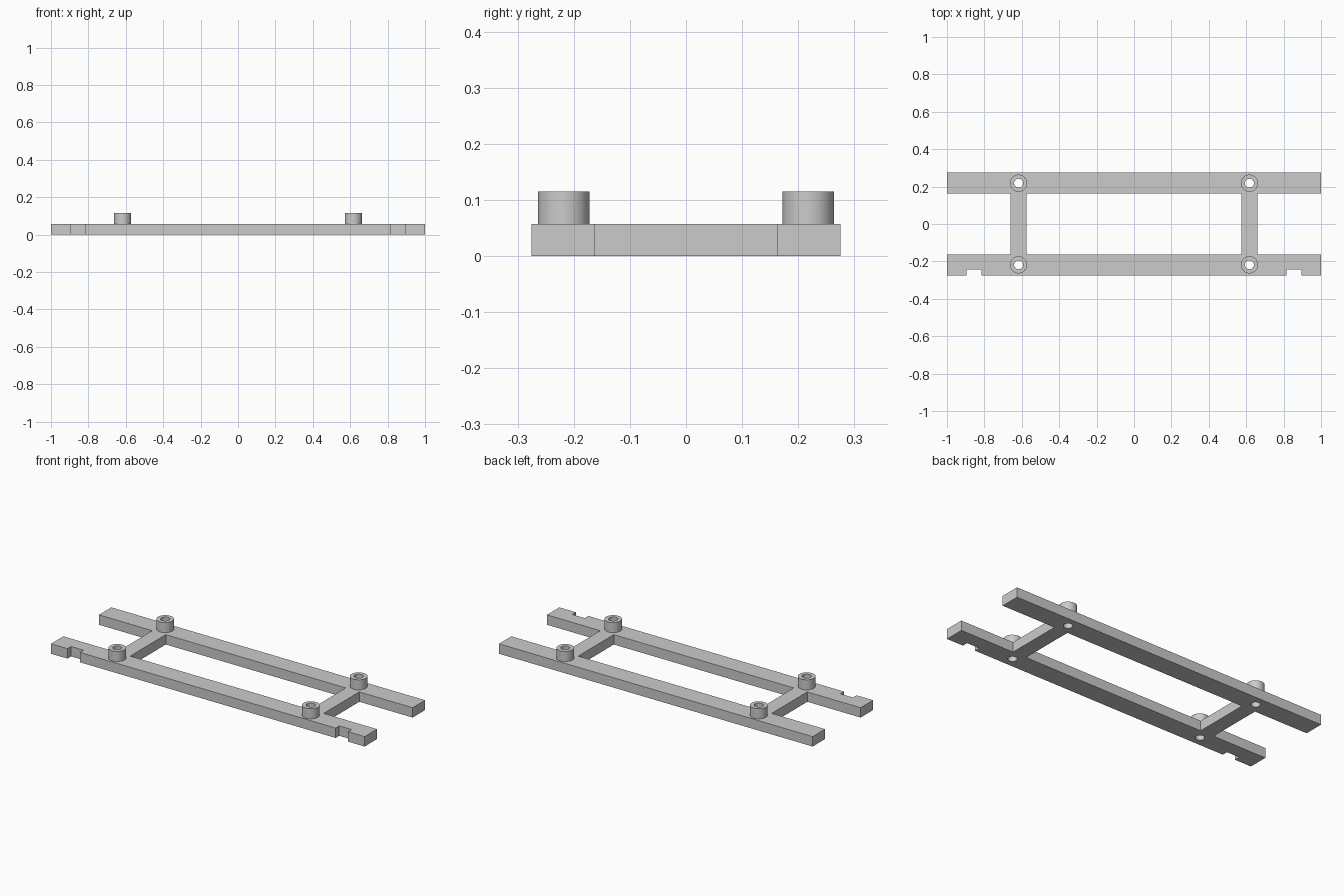
import bpy, bmesh, math

if "Cube" in bpy.data.objects:
    bpy.data.objects.remove(bpy.data.objects["Cube"])

RAIL_H, BOSS_TOP = 0.057, 0.115
BOSS_X, BOSS_Y = 0.617, 0.218
BOSS_R, HOLE_R = 0.046, 0.024

grey = bpy.data.materials.new("light_grey")
grey.diffuse_color = (0.6, 0.6, 0.6, 1)
grey.use_nodes = True
grey.node_tree.nodes["Principled BSDF"].inputs["Base Color"].default_value = grey.diffuse_color


def circle(cx, cy, r, n=48):
    return [(cx + r * math.cos(2 * math.pi * i / n),
             cy + r * math.sin(2 * math.pi * i / n)) for i in range(n)]


def mirror_x(half):
    """Close a right-hand half outline with its mirror image."""
    return half + [(-x, y) for x, y in reversed(half)]


def extrude_profile(name, loops, z0, z1):
    """Extrude nested closed loops (inner loops become openings)."""
    cu = bpy.data.curves.new(name, 'CURVE')
    cu.dimensions, cu.fill_mode = '2D', 'BOTH'
    cu.extrude = (z1 - z0) / 2
    for pts in loops:
        sp = cu.splines.new('POLY')
        sp.points.add(len(pts) - 1)
        for p, (x, y) in zip(sp.points, pts):
            p.co = (x, y, 0, 1)
        sp.use_cyclic_u = True
    tmp = bpy.data.objects.new(name + "_profile", cu)
    bpy.context.collection.objects.link(tmp)
    me = bpy.data.meshes.new_from_object(
        tmp.evaluated_get(bpy.context.evaluated_depsgraph_get()))
    bpy.data.objects.remove(tmp)

    # weld caps to walls and set the base height
    bm = bmesh.new()
    bm.from_mesh(me)
    bmesh.ops.remove_doubles(bm, verts=bm.verts, dist=1e-5)
    bmesh.ops.translate(bm, verts=bm.verts, vec=(0, 0, (z0 + z1) / 2))
    bmesh.ops.recalc_face_normals(bm, faces=bm.faces)
    bm.to_mesh(me)
    bm.free()
    me.materials.clear()
    me.materials.append(grey)
    ob = bpy.data.objects.new(name, me)
    bpy.context.collection.objects.link(ob)
    bpy.ops.object.select_all(action='DESELECT')
    ob.select_set(True)
    bpy.context.view_layer.objects.active = ob
    bpy.ops.object.shade_smooth_by_angle(angle=math.radians(30))
    return ob


# Frame: two rails joined by cross bars, with notches in the front rail
outline = mirror_x([
    (0.815, -0.275), (0.815, -0.242), (0.895, -0.242), (0.895, -0.275),
    (1, -0.275), (1, -0.162), (0.66, -0.162), (0.66, 0.162),
    (1, 0.162), (1, 0.275)])
opening = mirror_x([(0.574, -0.162), (0.574, 0.162)])
centres = [(sx * BOSS_X, sy * BOSS_Y) for sx in (-1, 1) for sy in (-1, 1)]
holes = [circle(x, y, HOLE_R) for x, y in centres]
extrude_profile("frame", [outline, opening] + holes, 0, RAIL_H)

# Hollow screw bosses above each joint
for (x, y), hole in zip(centres, holes):
    side = ("front" if y < 0 else "back") + ("_left" if x < 0 else "_right")
    extrude_profile("boss_" + side, [circle(x, y, BOSS_R), hole],
                    RAIL_H, BOSS_TOP)
